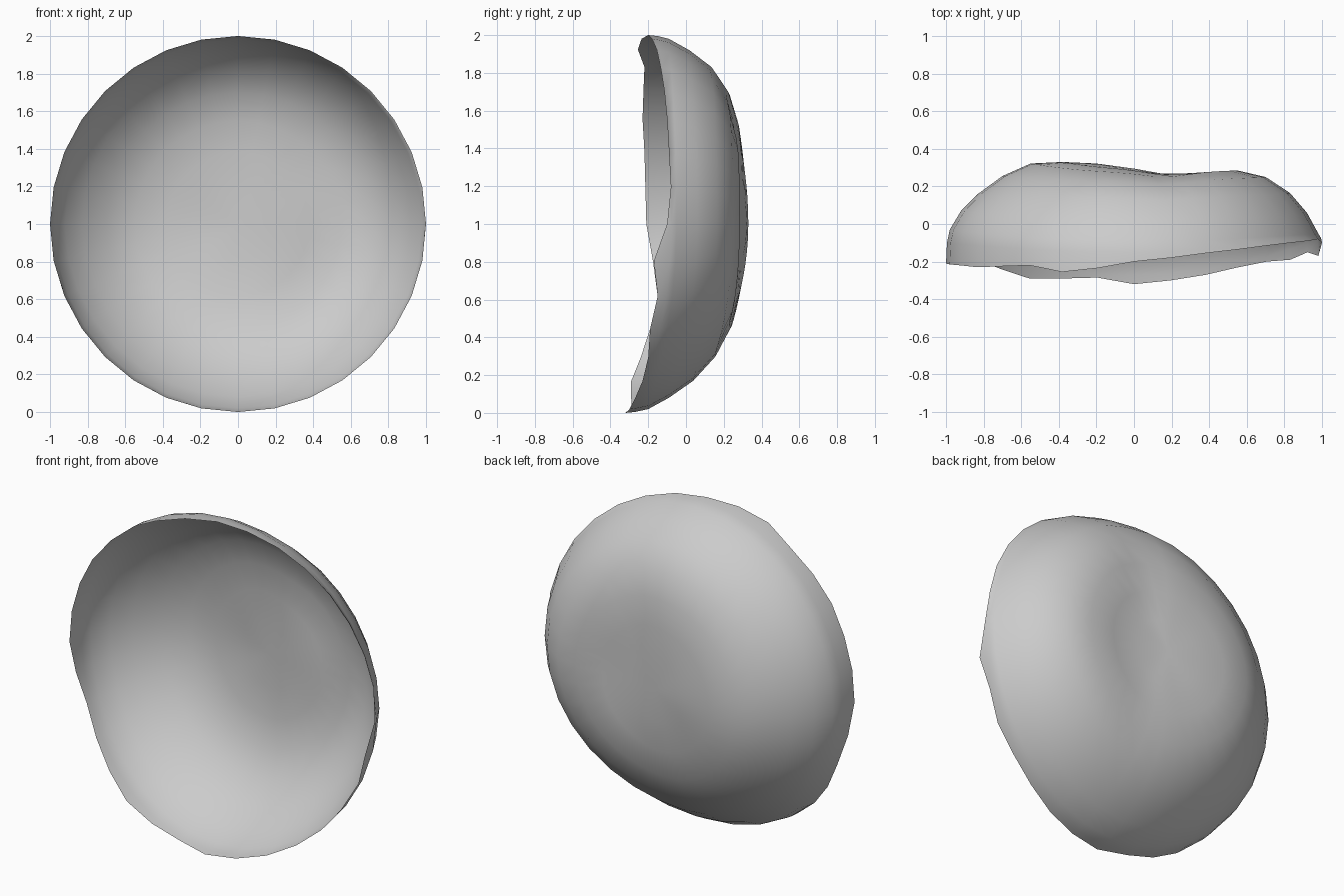
import bpy, bmesh, math

if "Cube" in bpy.data.objects:
    bpy.data.objects.remove(bpy.data.objects["Cube"])

SEG = 32
# ring radii, and depth (y) of the shell along four directions
RADII = [0.2, 0.38, 0.55, 0.7, 0.83, 0.92, 0.98, 0.995]
LEFT = [0.322, 0.33, 0.322, 0.255, 0.16, 0.07, -0.03, -0.10]
RIGHT = [0.285, 0.278, 0.285, 0.25, 0.165, 0.06, -0.05, -0.075]
TOP = [0.30, 0.295, 0.275, 0.23, 0.14, 0.02, -0.09, -0.15]
BOTTOM = [0.295, 0.28, 0.24, 0.16, 0.04, -0.09, -0.20, -0.27]
# wavy rim depth, clockwise from the top as seen from the front
RIM = [-.20, -.18, -.155, -.135, -.115, -.10, -.09, -.08,
       -.10, -.17, -.15, -.19, -.20, -.23, -.27, -.30,
       -.32, -.285, -.29, -.29, -.24, -.19, -.15, -.175,
       -.21, -.215, -.22, -.23, -.225, -.22, -.255, -.235]


def groove(x, z):
    """Shallow vertical dent that fades towards the bottom."""
    fade = min(1, max(0.4, 0.8 + 0.5 * z)) * max(0, 1 - z * z)
    return 0.035 * fade * math.exp(-((x - 0.16) / 0.16) ** 2)


# dented dish: concentric rings from the centre to the rim
bm = bmesh.new()
centre = bm.verts.new((0, 0.305 - groove(0, 0), 1))
rings = []
for i, r in enumerate(RADII + [1.0]):
    ring = []
    for k in range(SEG):
        a = 2 * math.pi * k / SEG
        s, c = math.sin(a), math.cos(a)
        if i == len(RADII):
            y = RIM[k]
        else:
            side = RIGHT[i] if s > 0 else LEFT[i]
            end = TOP[i] if c > 0 else BOTTOM[i]
            y = side * s * s + end * c * c - groove(r * s, r * c)
        ring.append(bm.verts.new((r * s, y, 1 + r * c)))
    rings.append(ring)
for k in range(SEG):
    n = (k + 1) % SEG
    bm.faces.new((centre, rings[0][k], rings[0][n]))
    for a, b in zip(rings, rings[1:]):
        bm.faces.new((a[k], b[k], b[n], a[n]))
bmesh.ops.recalc_face_normals(bm, faces=bm.faces)
if sum(f.normal.y for f in bm.faces) < 0:
    bmesh.ops.reverse_faces(bm, faces=bm.faces)
for f in bm.faces:
    f.smooth = True
mesh = bpy.data.meshes.new("dented_dish")
bm.to_mesh(mesh)
bm.free()
dish = bpy.data.objects.new("dented_dish", mesh)
bpy.context.collection.objects.link(dish)
